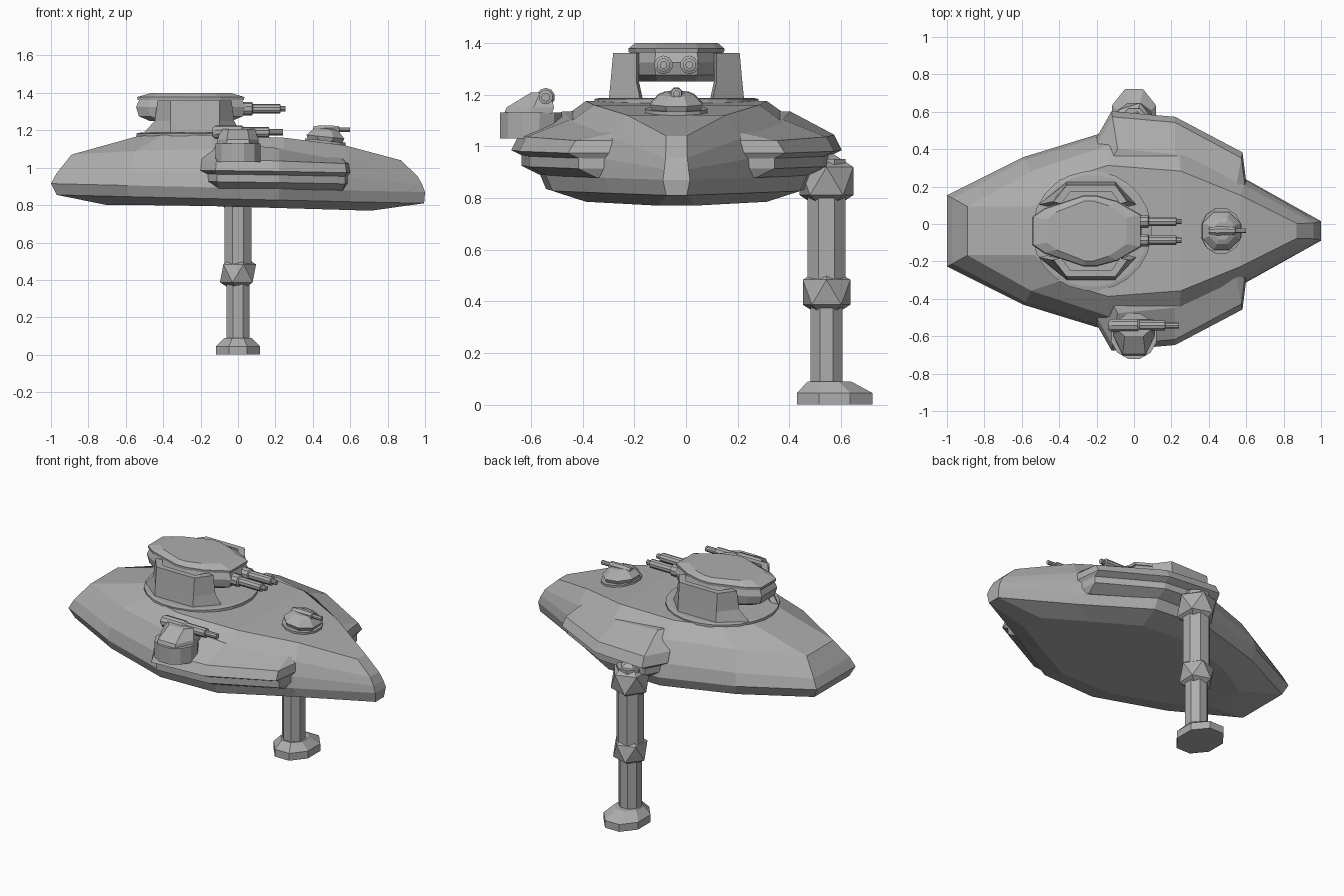
import bpy, bmesh, math
from mathutils import Matrix, Vector

if "Cube" in bpy.data.objects:
    bpy.data.objects.remove(bpy.data.objects["Cube"])

Y0 = -0.037  # centre line of the hull

metal = bpy.data.materials.new("plain_grey")
metal.diffuse_color = (0.42, 0.42, 0.42, 1)
metal.use_nodes = True
metal.node_tree.nodes["Principled BSDF"].inputs["Base Color"].default_value = metal.diffuse_color


def finish(name, bm):
    bmesh.ops.recalc_face_normals(bm, faces=bm.faces[:])
    me = bpy.data.meshes.new(name)
    bm.to_mesh(me)
    bm.free()
    me.materials.append(metal)
    ob = bpy.data.objects.new(name, me)
    bpy.context.collection.objects.link(ob)
    return ob


def loft(name, rings, strip_caps=False):
    """Skin equal-length closed rings of 3D points and cap both ends."""
    bm = bmesh.new()
    vs = [[bm.verts.new(p) for p in r] for r in rings]
    n = len(rings[0])
    for a, b in zip(vs, vs[1:]):
        for i in range(n):
            j = (i + 1) % n
            bm.faces.new((a[i], a[j], b[j], b[i]))
    for r in (vs[0], vs[-1]):
        if strip_caps:
            for i in range(n // 2 - 1):
                bm.faces.new((r[i], r[i + 1], r[n - 2 - i], r[n - 1 - i]))
        else:
            bm.faces.new(r)
    return finish(name, bm)


def sym(half):
    """Half ring (x, half width, z) to a full ring about the centre line."""
    return [(x, Y0 + h, z) for x, h, z in half] + [(x, Y0 - h, z) for x, h, z in reversed(half)]


def lathe(name, centre, profile, n=8, axis='Z', sx=1, tilt=0):
    """Stack of n-sided rings; profile holds (distance along axis, radius)."""
    rings = []
    m = Matrix.Rotation(tilt, 3, 'Y')
    for d, r in profile:
        ring = []
        for i in range(n):
            a = 2 * math.pi * (i + 0.5) / n
            c, s = r * math.cos(a), r * math.sin(a)
            p = Vector((c * sx, s, d)) if axis == 'Z' else Vector((d, c, s))
            ring.append(Vector(centre) + m @ p)
        rings.append(ring)
    return loft(name, rings)


# Hull: keel, lower belt, upper belt, shoulder, deck
keel = [(-.7, .12, .80), (-.5, .24, .80), (-.15, .36, .795), (.2, .35, .785), (.48, .2, .777), (.71, .07, .77)]
low = [(-.97, .17, .855), (-.58, .37, .845), (-.15, .505, .835), (.22, .48, .827), (.6, .255, .818), (.995, .04, .81)]
belt = [(-1, .19, .915), (-.59, .395, .905), (-.15, .53, .895), (.22, .505, .887), (.6, .275, .878), (1, .052, .87)]
mid = [(-.97, .175, .97), (-.58, .38, .98), (-.15, .515, .98), (.22, .49, .97), (.6, .27, .95), (.985, .047, .91)]
shoulder = [(-.89, .13, 1.07), (-.55, .32, 1.09), (-.14, .455, 1.10), (.24, .43, 1.08), (.59, .245, 1.03), (.96, .042, .955)]
deck = [(-.53, .13, 1.17), (-.40, .27, 1.175), (-.14, .35, 1.175), (.25, .32, 1.16), (.57, .19, 1.12), (.87, .04, 1.04)]
loft("hull", [sym(r) for r in (keel, low, belt, mid, shoulder, deck)], True)

# Side sponsons: stepped outline, each level (z, inset, slope along x)
outline = [(-.2, .50), (-.12, .64), (.22, .61), (.58, .42), (.6, .26)]
levels = [(.89, .11, .02), (.925, .04, .02), (.965, .04, .02), (.985, 0, .02), (1.045, .03, .04), (1.135, .2, .14)]
for side, tag in ((1, "left"), (-1, "right")):
    rings = []
    for z, d, slope in levels:
        k = 1 - 0.5 * d
        pts = [(.2 + (x - .2) * k, max(h - d, .2)) for x, h in outline] + [(.5, .15), (-.1, .15)]
        rings.append([(x, Y0 + side * h, z - slope * max(x, 0)) for x, h in pts])
    loft(tag + "_sponson", rings)

# Main turret: ring, two bent cheek panels, overhanging head and roof plate
lathe("turret_ring", (-.225, Y0, 1.165), [(0, .32), (.018, .32), (.022, .30)], 24)
cheeks = [(1.18, .51, .015, .14, .262), (1.25, .445, -.02, .155, .255), (1.36, .43, -.035, .155, .245)]
for side, tag in ((1, "left"), (-1, "right")):
    rings = []
    for z, xb, xf, h0, h1 in cheeks:
        pts = [(-xb, h0), (-.36, h1), (-.10, h1), (xf, h0),
               (xf - .04, h0 - .01), (-.12, h1 - .035), (-.34, h1 - .035), (-xb + .04, h0 - .01)]
        rings.append([(x, Y0 + side * h, z) for x, h in pts])
    loft(tag + "_turret_cheek", rings)

head_plan = [(-.545, .075), (-.48, .12), (-.27, .19), (-.20, .19), (-.09, .16), (.04, .085)]


def head_ring(z, k, kx=None):
    return sym([(-.25 + (x + .25) * (kx or k), h * k, z) for x, h in head_plan])


loft("turret_head", [head_ring(1.25, .85, .75), head_ring(1.275, .95), head_ring(1.325, 1), head_ring(1.37, .93)], True)
loft("turret_roof", [head_ring(1.362, .97), head_ring(1.378, .98), head_ring(1.40, .84, .72)], True)
for dy, tag in ((.05, "left"), (-.05, "right")):
    lathe(tag + "_main_gun", (0, Y0 + dy, 1.315),
          [(0, .036), (.075, .036), (.08, .026), (.225, .026), (.228, .015), (.255, .015)], 10, 'X')

# Nose turret, tilted with the deck
tilt = math.radians(6)
lathe("nose_turret_base", (.465, Y0, 1.125), [(0, .125), (.02, .125)], 12, tilt=tilt, sx=.9)
lathe("nose_turret", (.465, Y0, 1.14), [(0, .10), (.025, .11), (.06, .075), (.07, .05)], 8, tilt=tilt)
lathe("nose_gun", (.40, Y0, 1.203), [(0, .018), (.04, .026), (.14, .022), (.142, .013), (.20, .013)], 8, 'X')

# Right side turret on the sponson
lathe("side_turret_drum", (0, -.60, 1.03), [(0, .125), (.10, .125)], 12)
side_head = [(-.105, -.52), (-.11, -.60), (-.06, -.705), (.06, -.705), (.11, -.60), (.105, -.52)]
top_head = [(-.085, -.53), (-.09, -.565), (-.05, -.60), (.05, -.60), (.09, -.565), (.085, -.53)]
loft("side_turret_head", [[(x, y, 1.125) for x, y in side_head],
                          [(x, y + .01, 1.15) for x, y in side_head],
                          [(x, y, 1.208) for x, y in top_head]])
lathe("side_gun", (0, -.543, 1.19),
      [(-.135, .025), (-.12, .036), (.02, .036), (.03, .028), (.165, .028), (.168, .017), (.24, .017)], 10, 'X')

# Single leg: shafts, faceted joints, foot
LY = .544
lathe("upper_leg", (0, LY, 0), [(.43, .079), (.95, .079)], 8)
lathe("lower_leg", (0, LY, 0), [(.05, .067), (.43, .067)], 8)
for tag, z, r in (("hip_joint", .865, .122), ("knee_joint", .435, .108)):
    bm = bmesh.new()
    bmesh.ops.create_icosphere(bm, subdivisions=1, radius=r, matrix=Matrix.Translation((0, LY, z)))
    finish(tag, bm)
foot = []
for z, ry, rx, cy in ((0, .158, .127, .575), (.045, .158, .127, .575), (.09, .09, .08, .555)):
    foot.append([(rx * math.cos(math.pi * (i + .5) / 4), cy + ry * math.sin(math.pi * (i + .5) / 4), z) for i in range(8)])
loft("foot", foot)
